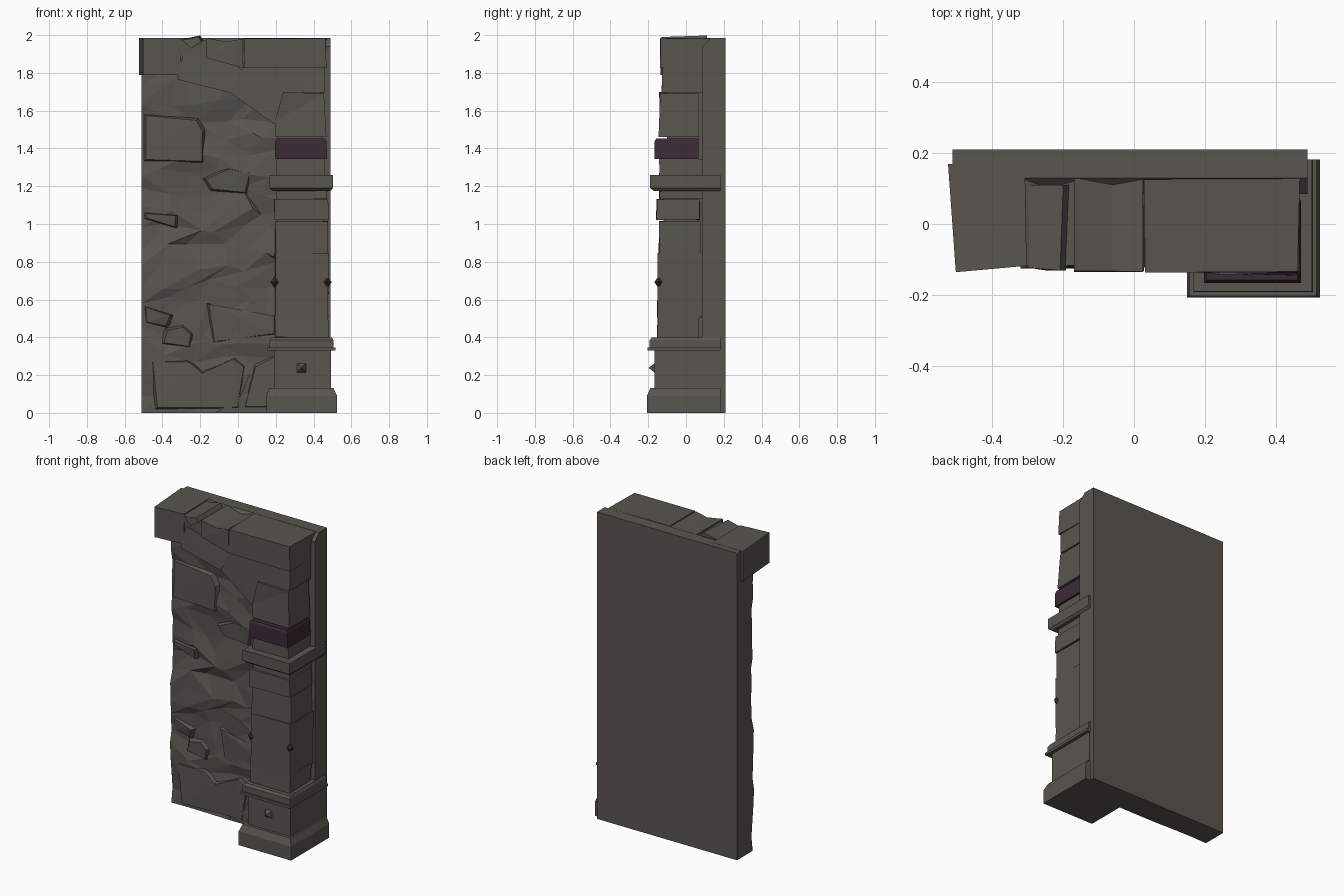
import bpy, bmesh, random
from mathutils import Vector

if "Cube" in bpy.data.objects:
    bpy.data.objects.remove(bpy.data.objects["Cube"])

random.seed(7)


def material(name, rgb):
    m = bpy.data.materials.new(name)
    m.diffuse_color = (*rgb, 1)
    m.use_nodes = True
    m.node_tree.nodes["Principled BSDF"].inputs["Base Color"].default_value = m.diffuse_color
    return m


STONE = material("grey stone", (0.100, 0.092, 0.080))
PURPLE = material("dark purple", (0.045, 0.023, 0.035))


def finish(name, bm, mat=STONE):
    bmesh.ops.recalc_face_normals(bm, faces=bm.faces)
    me = bpy.data.meshes.new(name)
    bm.to_mesh(me)
    bm.free()
    me.materials.append(mat)
    ob = bpy.data.objects.new(name, me)
    bpy.context.collection.objects.link(ob)
    return ob


def jit(a):
    return random.uniform(-a, a)


def block(name, x, y, z, mat=STONE, rough=0.0):
    """Box from ranges, with optional crooked corners."""
    bm = bmesh.new()
    bmesh.ops.create_cube(bm, size=1)
    for v in bm.verts:
        v.co = Vector([r[0] if c < 0 else r[1] for r, c in zip((x, y, z), v.co)])
        v.co += Vector((jit(rough), jit(rough), jit(rough * 0.5)))
    return finish(name, bm, mat)


def cut_stone(name, outline, front, back, inset=0.0, tilt=0.006):
    """Stone with an x-z outline at the back and a smaller uneven front face."""
    bm = bmesh.new()
    n = len(outline)
    c = sum((Vector(p) for p in outline), Vector((0, 0))) / n
    rings = []
    for y, s, t in ((back, 0, 0), (front, inset, tilt)):
        ring = []
        for p in outline:
            p = Vector(p)
            q = p + (c - p).normalized() * s
            ring.append(bm.verts.new((q.x, y + jit(t), q.y)))
        rings.append(ring)
    a, b = rings
    for i in range(n):
        bm.faces.new((a[i], a[(i + 1) % n], b[(i + 1) % n], b[i]))
    bm.faces.new(a)
    cap = bm.faces.new(b)
    bmesh.ops.triangulate(bm, faces=[cap])
    return finish(name, bm)


def tapered(name, levels, y_back):
    """Stacked rectangles: (z, x0, x1, y_front[, y_back]) joined into one solid."""
    bm = bmesh.new()
    rings = [[bm.verts.new(p) for p in ((x0, yf, z), (x1, yf, z), (x1, y_back, z), (x0, y_back, z))]
             for z, x0, x1, yf in levels]
    for a, b in zip(rings, rings[1:]):
        for i in range(4):
            bm.faces.new((a[i], a[(i + 1) % 4], b[(i + 1) % 4], b[i]))
    bm.faces.new(rings[0])
    bm.faces.new(rings[-1])
    return finish(name, bm)


def diamond(name, c, r, mat):
    bm = bmesh.new()
    c = Vector(c)
    ax = [Vector((r[0], 0, 0)), Vector((0, r[1], 0)), Vector((0, 0, r[2]))]
    top, bot = bm.verts.new(c + ax[2]), bm.verts.new(c - ax[2])
    mid = [bm.verts.new(c + o) for o in (ax[0], ax[1], -ax[0], -ax[1])]
    for i in range(4):
        bm.faces.new((mid[i], mid[(i + 1) % 4], top))
        bm.faces.new((mid[(i + 1) % 4], mid[i], bot))
    return finish(name, bm, mat)


# Backing slab with a chipped top front edge
tapered("back_slab", [(0, -0.512, 0.49, 0.085), (1.94, -0.512, 0.49, 0.085), (1.984, -0.512, 0.49, 0.13)], 0.21)

# Faceted rough wall face: jittered grid closed back into the slab
bm = bmesh.new()
COLS, ROWS = 6, 19
x0, x1, z1 = -0.512, 0.30, 1.85
grid = []
for j in range(ROWS + 1):
    row = []
    for i in range(COLS + 1):
        inner_x, inner_z = 0 < i < COLS, 0 < j < ROWS
        x = x0 + (x1 - x0) * i / COLS + (jit(0.055) if inner_x else 0)
        z = z1 * j / ROWS + (jit(0.03) if inner_z else 0)
        row.append(bm.verts.new((x, 0.052 + jit(0.016 if inner_z else 0.006), z)))
    grid.append(row)
for j in range(ROWS):
    for i in range(COLS):
        a, b, c, d = grid[j][i], grid[j][i + 1], grid[j + 1][i + 1], grid[j + 1][i]
        tris = ((a, b, c), (a, c, d)) if random.random() < 0.5 else ((a, b, d), (b, c, d))
        for t in tris:
            bm.faces.new(t)
rim = [e for e in bm.edges if e.is_boundary]
ext = bmesh.ops.extrude_edge_only(bm, edges=rim)
for v in ext["geom"]:
    if isinstance(v, bmesh.types.BMVert):
        v.co.y = 0.12
finish("rough_wall_face", bm)

# Distinct stones standing out of the wall
WALL = [
    ([(-0.45, 0.01), (0.02, 0.01), (0.06, 0.25), (0.0, 0.30), (-0.19, 0.24), (-0.28, 0.29), (-0.48, 0.28)], 0.035),
    ([(0.02, 0.01), (0.22, 0.01), (0.22, 0.33), (0.08, 0.27)], 0.042),
    ([(-0.42, 0.36), (-0.24, 0.33), (-0.22, 0.42), (-0.28, 0.48), (-0.40, 0.45)], 0.035),
    ([(-0.51, 0.47), (-0.36, 0.44), (-0.33, 0.52), (-0.51, 0.58)], 0.040),
    ([(-0.15, 0.36), (0.22, 0.41), (0.22, 0.52), (0.0, 0.53), (-0.18, 0.59)], 0.040),
    ([(-0.51, 1.03), (-0.31, 0.97), (-0.30, 1.05), (-0.51, 1.065)], 0.030),
    ([(-0.511, 1.325), (-0.17, 1.31), (-0.16, 1.5), (-0.2, 1.57), (-0.511, 1.59)], 0.038),
    ([(-0.16, 1.17), (0.06, 1.15), (0.09, 1.28), (-0.05, 1.32), (-0.2, 1.24)], 0.040),
]
for k, (pts, y) in enumerate(WALL):
    cut_stone(f"wall_stone_{k + 1}", pts, y, 0.085, 0.03, 0.008)

# Top course and sloping arch stones
left = block("top_left_stone", (-0.525, -0.308), (-0.13, 0.17), (1.79, 1.985))
for v in left.data.vertices:  # skew the left end and tip the front
    if v.co.y < 0:
        v.co.x += 0.022 if v.co.x < -0.4 else 0.005
        v.co.y += -0.006 if v.co.x < -0.4 else 0.012
block("top_right_stone", (0.03, 0.464), (-0.135, 0.128), (1.825, 1.984), rough=0.005)
cut_stone("top_middle_stone", [(-0.17, 1.88), (0.028, 1.825), (0.025, 1.98), (-0.06, 1.965), (-0.17, 1.985)], -0.13, 0.128)
cut_stone("top_small_stone", [(-0.31, 1.89), (-0.17, 1.87), (-0.17, 1.975), (-0.24, 1.955), (-0.31, 1.98)], -0.115, 0.128)
cut_stone("top_chip", [(-0.31, 1.975), (-0.25, 1.92), (-0.18, 1.965), (-0.2, 1.998)], -0.128, 0.11, 0.012)
cut_stone("arch_upper_stone", [(-0.32, 1.765), (-0.04, 1.695), (0.03, 1.81), (-0.01, 1.84), (-0.29, 1.91)], -0.12, 0.10)
cut_stone("arch_middle_stone", [(-0.04, 1.695), (0.19, 1.53), (0.24, 1.70), (0.46, 1.695), (0.46, 1.825),
                                (0.03, 1.83)], -0.125, 0.095)
cut_stone("arch_spring_stone", [(0.20, 1.46), (0.468, 1.46), (0.455, 1.69), (0.24, 1.70), (0.195, 1.54)],
          -0.14, 0.07)
block("arch_joint_core", (0.21, 0.445), (-0.10, 0.10), (1.25, 1.90))

# Pillar foot: plinth, die and mouldings
tapered("plinth", [(0, 0.15, 0.525, -0.207), (0.09, 0.15, 0.525, -0.207), (0.132, 0.165, 0.505, -0.188)], 0.182)
block("pedestal", (0.19, 0.493), (-0.168, 0.18), (0.13, 0.34))
block("pedestal_lip", (0.157, 0.515), (-0.203, 0.182), (0.33, 0.347))
tapered("pedestal_moulding", [(0.347, 0.168, 0.505, -0.192), (0.385, 0.168, 0.505, -0.192),
                              (0.40, 0.178, 0.497, -0.180)], 0.182)

# Pillar shaft stones
for name, x, y, z in (
    ("shaft_foot_stone", (0.195, 0.475), (-0.150, 0.07), (0.40, 0.515)),
    ("shaft_lower_stone", (0.195, 0.478), (-0.150, 0.085), (0.505, 0.845)),
    ("shaft_upper_stone", (0.197, 0.475), (-0.143, 0.08), (0.84, 1.015)),
    ("shaft_ring_stone", (0.193, 0.478), (-0.155, 0.07), (1.022, 1.13)),
    ("shaft_neck_stone", (0.205, 0.468), (-0.140, 0.09), (1.13, 1.20)),
    ("upper_neck_stone", (0.205, 0.460), (-0.140, 0.09), (1.255, 1.345)),
):
    block(name, x, y, z, rough=0.004)
block("shaft_core", (0.21, 0.455), (-0.12, 0.10), (0.39, 1.25))

# Capital and purple band with a slightly cut-back edge
tapered("capital", [(1.175, 0.18, 0.49, -0.17), (1.19, 0.167, 0.502, -0.19), (1.26, 0.167, 0.502, -0.19)], 0.182)
tapered("purple_band", [(1.343, 0.197, 0.472, -0.166), (1.438, 0.197, 0.468, -0.166), (1.452, 0.205, 0.462, -0.158)],
        0.066).data.materials[0] = PURPLE

# Studs: purple diamonds on the shaft corners, grey stud on the pedestal
for side, cx in (("left", 0.197), ("right", 0.470)):
    diamond(f"{side}_diamond", (cx, -0.143, 0.692), (0.026, 0.024, 0.036), PURPLE)
bm = bmesh.new()
base = [bm.verts.new((0.336 + sx * 0.026, -0.165, 0.238 + sz * 0.026))
        for sx, sz in ((-1, -1), (1, -1), (1, 1), (-1, 1))]
tip = bm.verts.new((0.336, -0.198, 0.238))
bm.faces.new(base)
for i in range(4):
    bm.faces.new((base[i], base[(i + 1) % 4], tip))
finish("pedestal_stud", bm)
